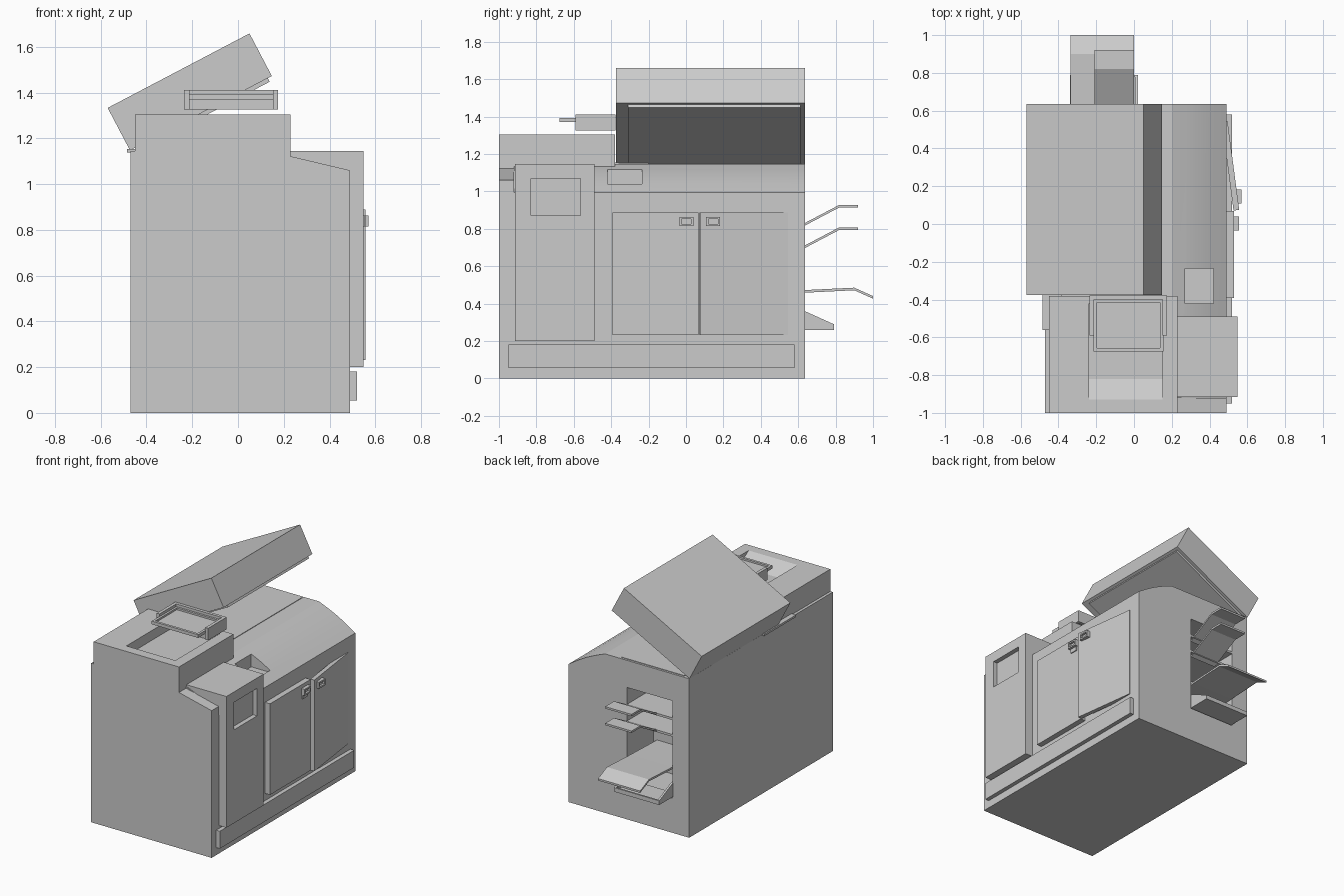
import bpy, bmesh, math
from mathutils import Vector

if "Cube" in bpy.data.objects:
    bpy.data.objects.remove(bpy.data.objects["Cube"])


def prism(name, pts, axis, a, b):
    """Extrude a 2D outline along an axis: y takes (x,z), x takes (y,z), z takes (x,y)."""
    place = {'x': lambda p, t: (t, p[0], p[1]),
             'y': lambda p, t: (p[0], t, p[1]),
             'z': lambda p, t: (p[0], p[1], t)}[axis]
    bm = bmesh.new()
    lo = [bm.verts.new(place(p, a)) for p in pts]
    hi = [bm.verts.new(place(p, b)) for p in pts]
    bm.faces.new(lo)
    bm.faces.new(hi)
    n = len(pts)
    for i in range(n):
        j = (i + 1) % n
        bm.faces.new((lo[i], lo[j], hi[j], hi[i]))
    bmesh.ops.recalc_face_normals(bm, faces=bm.faces)
    me = bpy.data.meshes.new(name)
    bm.to_mesh(me)
    bm.free()
    ob = bpy.data.objects.new(name, me)
    bpy.context.collection.objects.link(ob)
    return ob


def box(name, x0, x1, y0, y1, z0, z1):
    return prism(name, [(x0, y0), (x1, y0), (x1, y1), (x0, y1)], 'z', z0, z1)


def sheet(name, top, x0, x1, t=0.014):
    """Thin bent tray following a (y,z) path."""
    return prism(name, top + [(y, z - t) for y, z in reversed(top)], 'x', x0, x1)


def cut(ob, cutter):
    cutter.hide_render = True
    m = ob.modifiers.new("cut", 'BOOLEAN')
    m.operation = 'DIFFERENCE'
    m.solver = 'EXACT'
    m.object = cutter
    bpy.context.view_layer.objects.active = ob
    bpy.ops.object.modifier_apply(modifier=m.name)
    bpy.data.objects.remove(cutter)


# Cabinet body with sloped control edge, output opening and small slope pocket
body = prism("cabinet_body", [(-0.47, 0), (0.49, 0), (0.49, 0.995), (0.42, 1.04),
                              (0.35, 1.08), (0.28, 1.113), (0.2, 1.145), (-0.47, 1.145)],
             'y', -0.92, 0.635)
cut(body, box("opening_cutter", -0.336, 0.026, 0.33, 0.8, 0.25, 0.95))
cut(body, box("pocket_cutter", 0.27, 0.42, -0.42, -0.235, 1.025, 1.3))
bpy.ops.object.select_all(action='DESELECT')
body.select_set(True)
bpy.context.view_layer.objects.active = body
bpy.ops.object.shade_smooth_by_angle(angle=math.radians(20))
prism("front_end_cap", [(-0.47, 0), (0.49, 0), (0.49, 1.06), (0.215, 1.125),
                        (0.215, 1.145), (-0.47, 1.145)], 'y', -1, -0.92)

# Side column with recessed panel, and base strip
column = box("side_column", 0.23, 0.548, -0.915, -0.49, 0.2, 1.145)
cut(column, box("panel_cutter", 0.515, 0.6, -0.83, -0.565, 0.872, 1.07))
box("base_strip", 0.48, 0.52, -0.95, 0.58, 0.055, 0.18)

# Doors: the second one stands slightly ajar
box("closed_door", 0.48, 0.53, -0.392, 0.068, 0.232, 0.888)
prism("ajar_door", [(0.557, 0.075), (0.495, 0.545), (0.465, 0.541), (0.527, 0.071)],
      'z', 0.232, 0.888)

# Door handles
for name, y, x in (("closed_door_handle", 0.002, 0.525), ("ajar_door_handle", 0.145, 0.54)):
    handle = box(name, x, x + 0.03, y - 0.037, y + 0.037, 0.815, 0.862)
    cut(handle, box("handle_cutter", x + 0.015, x + 0.1, y - 0.025, y + 0.025, 0.826, 0.851))
box("latch_tab", 0.52, 0.537, -0.028, 0.03, 0.785, 0.815)

# Feeder housing with ramped paper well
feeder = box("feeder_housing", -0.45, 0.23, -1, -0.38, 1.12, 1.305)
cut(feeder, prism("well_cutter", [(-0.93, 1.305), (-0.93, 1.4), (-0.42, 1.4),
                                  (-0.42, 1.235), (-0.82, 1.235)], 'x', -0.238, 0.152))

# Feeder tray held in a U-shaped bracket
prism("tray_bracket", [(-0.235, -0.59), (-0.212, -0.59), (-0.212, -0.4), (0.152, -0.4),
                       (0.152, -0.59), (0.175, -0.59), (0.175, -0.378), (-0.235, -0.378)],
      'z', 1.325, 1.412)
tray = box("feeder_tray", -0.215, 0.155, -0.675, -0.395, 1.37, 1.393)
cut(tray, box("tray_cutter", -0.197, 0.137, -0.657, -0.415, 1.38, 1.5))

# Scanner glass, hinge strip and raised lid
box("scanner_glass", -0.42, 0.08, -0.36, 0.62, 1.13, 1.149)
box("lid_hinge", -0.485, -0.38, -0.56, -0.2, 1.138, 1.153)
angle = math.radians(27.7)
u = Vector((math.cos(angle), math.sin(angle)))
n = Vector((-u.y, u.x))
pivot = Vector((-0.472, 1.147))


def lid_part(name, u0, u1, n0, n1, y0, y1):
    corners = ((u0, n0), (u1, n0), (u1, n1), (u0, n1))
    return prism(name, [tuple(pivot + u * a + n * b) for a, b in corners], 'y', y0, y1)


lid_part("scanner_lid", 0, 0.7, 0, 0.21, -0.375, 0.635)
lid_part("lid_pad", 0.03, 0.68, -0.018, 0.01, -0.31, 0.612)

# Output trays: two narrow upper ones with wide inner shelves, one wide lower one
for i, z in enumerate((0.828, 0.708)):
    sheet(f"upper_tray_{i + 1}", [(0.6, z - 0.016), (0.63, z), (0.82, z + 0.1), (0.92, z + 0.1)],
          -0.21, 0.0)
    box(f"inner_shelf_{i + 1}", -0.336, 0.026, 0.32, 0.635, z - 0.016, z)
sheet("lower_tray", [(0.32, 0.462), (0.63, 0.472), (0.9, 0.485), (1.0, 0.44)], -0.335, 0.0)

# Bottom catch basket: floor, end lip and two wedge sides
box("basket_floor", -0.34, 0.02, 0.6, 0.79, 0.26, 0.272)
box("basket_lip", -0.34, 0.02, 0.778, 0.79, 0.26, 0.29)
for side, x in (("left", -0.34), ("right", 0.006)):
    prism(f"basket_{side}_wall", [(0.6, 0.26), (0.79, 0.26), (0.79, 0.29), (0.63, 0.362),
                                  (0.6, 0.362)], 'x', x, x + 0.014)
